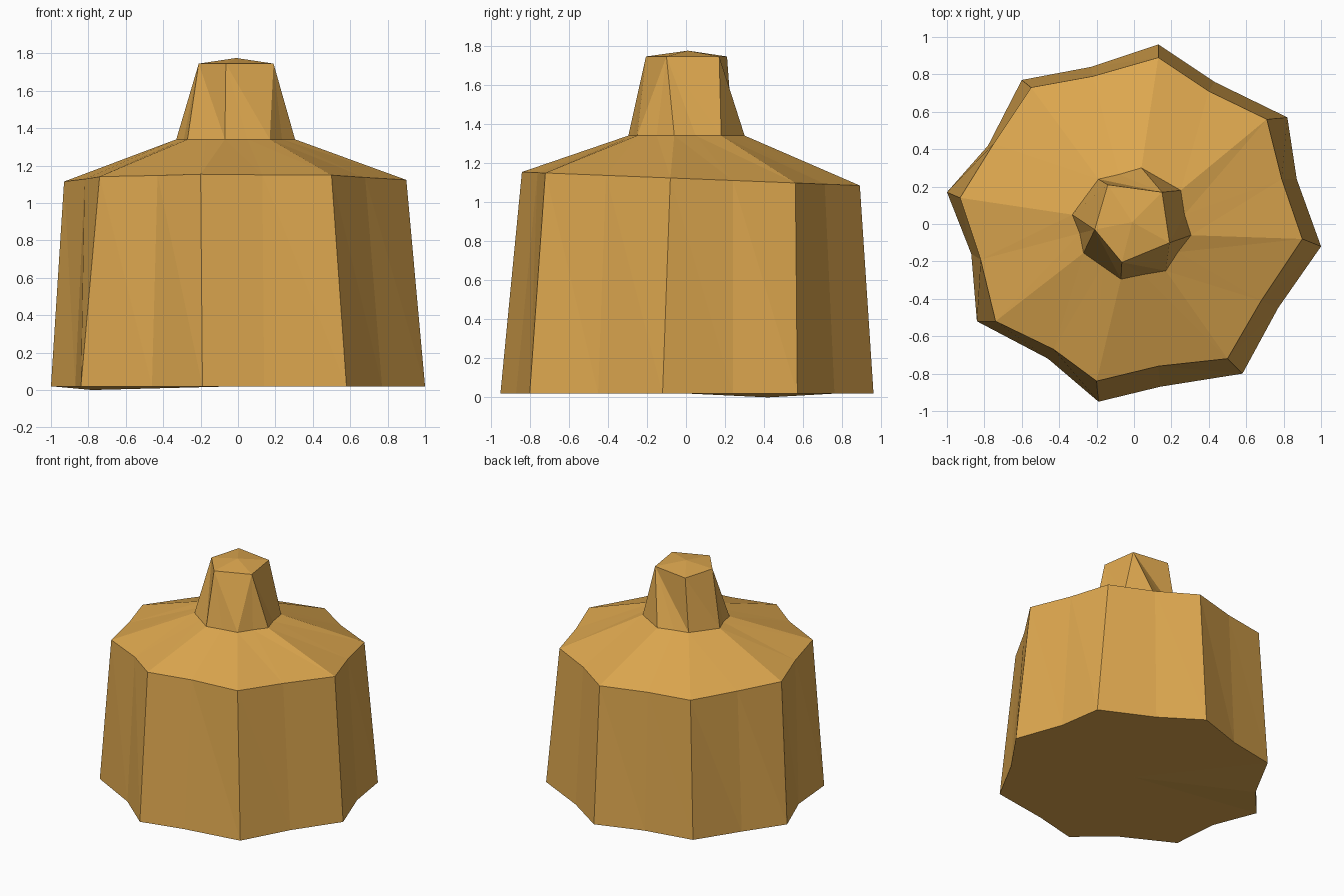
import bpy
from mathutils import Vector

cube = bpy.data.objects.get("Cube")
if cube:
    bpy.data.objects.remove(cube, do_unlink=True)

# One ochre colour for the whole model
ochre = bpy.data.materials.new("ochre")
ochre.use_nodes = True
colour = (0.72, 0.385, 0.077, 1)
ochre.diffuse_color = colour
ochre.node_tree.nodes["Principled BSDF"].inputs["Base Color"].default_value = colour


def ring(points, height):
    """Clockwise ring of points; height is a function of (x, y)."""
    return [Vector((x, y, height(x, y))) for x, y in points]


def interleave(corners, middles):
    return [p for pair in zip(corners, middles) for p in pair]


def band(low, high):
    """Outward faces between two rings; matching points may be repeated to merge."""
    faces = []
    for i in range(len(low)):
        a, b, c, d = low[i], high[i], high[(i + 1) % len(high)], low[(i + 1) % len(low)]
        if b != c:
            faces.append((a, b, c))
        faces.append((a, c, d))
    return faces


def fan(points, centre, up):
    pairs = zip(points, points[1:] + points[:1])
    return [(b, a, centre) if up else (a, b, centre) for a, b in pairs]


def build(name, faces):
    index, verts, polys = {}, [], []
    for face in faces:
        poly = []
        for p in face:
            key = tuple(p)
            if key not in index:
                index[key] = len(verts)
                verts.append(key)
            poly.append(index[key])
        polys.append(poly)
    mesh = bpy.data.meshes.new(name)
    mesh.from_pydata(verts, [], polys)
    mesh.materials.append(ochre)
    obj = bpy.data.objects.new(name, mesh)
    bpy.context.collection.objects.link(obj)


# Scalloped foot ring, one dent dipping to the ground
foot = ring(interleave(
    [(.13, .96), (.82, .57), (1, -.12), (.58, -.8), (-.19, -.95), (-.84, -.52), (-1, .17), (-.6, .77)],
    [(.43, .76), (.87, .24), (.77, -.45), (.14, -.87), (-.46, -.72), (-.87, -.16), (-.78, .42), (-.23, .84)]),
    lambda x, y: .02)
foot[13].z = 0

# Narrower upper rim, tilted down towards the back
rim = ring(interleave(
    [(.13, .89), (.71, .56), (.9, -.08), (.5, -.72), (-.2, -.84), (-.74, -.52), (-.93, .14), (-.55, .73)],
    [(.4, .71), (.79, .24), (.68, -.41), (.13, -.76), (-.43, -.67), (-.82, -.19), (-.75, .43), (-.22, .79)]),
    lambda x, y: 1.12 - .04 * y)

# Neck ring where the knob meets the shoulder
neck = ring(interleave(
    [(.04, .3), (.25, .18), (.305, -.06), (.17, -.25), (-.07, -.295), (-.27, -.155), (-.33, .05), (-.19, .24)],
    [(.145, .24), (.27, .05), (.235, -.15), (.05, -.27), (-.17, -.225), (-.29, -.05), (-.26, .145), (-.08, .265)]),
    lambda x, y: 1.34)

# Five-sided knob top, each neck point joined to one of its corners
crown = ring([(-.14, .21), (.15, .17), (.19, -.1), (-.065, -.205), (-.21, -.03)], lambda x, y: 1.745)
links = [1, 1, 2, 2, 3, 4, 4, 0]
joined = [crown[k] for pair in zip(links, links[1:] + links[:1]) for k in pair]

build("base_body", band(foot, rim) + fan(foot, Vector((0, 0, .02)), False))
build("sloped_shoulder", band(rim, neck))
build("top_knob", band(neck, joined) + fan(crown, Vector((-.01, .01, 1.775)), True))
